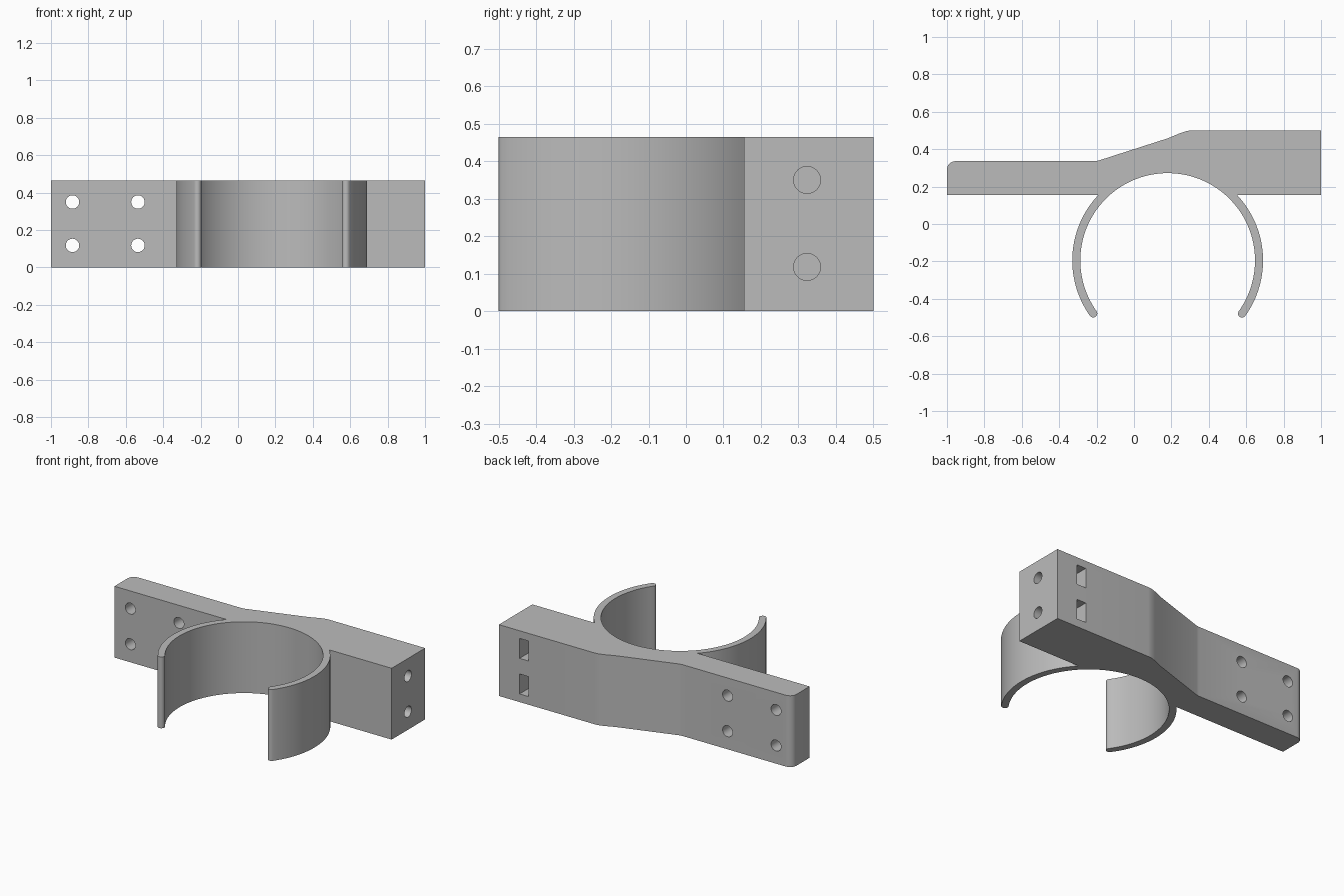
import bpy, bmesh
from math import sin, cos, asin, radians, degrees, pi
from mathutils import Matrix, Vector

if "Cube" in bpy.data.objects:
    bpy.data.objects.remove(bpy.data.objects["Cube"])

HEIGHT = 0.465
FRONT = 0.155                   # front face of the bar
CX, CY = 0.18, -0.195           # clip centre
R_IN, R_OUT = 0.467, 0.51
R_MID, R_TIP = (R_IN + R_OUT) / 2, (R_OUT - R_IN) / 2
GAP = 35.5                      # clip ends below the horizontal, degrees
LEVELS = (0.118, 0.35)          # heights of the hole rows
HOLE_R = 0.036


def arc(cx, cy, r, start, end, n):
    angles = [radians(start + (end - start) * i / n) for i in range(n + 1)]
    return [(cx + r * cos(a), cy + r * sin(a)) for a in angles]


def make_object(name, bm):
    bmesh.ops.recalc_face_normals(bm, faces=bm.faces)
    mesh = bpy.data.meshes.new(name)
    bm.to_mesh(mesh)
    bm.free()
    ob = bpy.data.objects.new(name, mesh)
    bpy.context.collection.objects.link(ob)
    return ob


def drill(bm, centre, length, axis):
    rot = Matrix.Rotation(pi / 2, 4, axis)
    bmesh.ops.create_cone(bm, cap_ends=True, segments=32, radius1=HOLE_R,
                          radius2=HOLE_R, depth=length,
                          matrix=Matrix.Translation(centre) @ rot)


def cut(target, name, bm):
    cutter = make_object(name, bm)
    cutter.hide_render = True
    mod = target.modifiers.new(name, "BOOLEAN")
    mod.operation, mod.solver, mod.object = "DIFFERENCE", "EXACT", cutter
    bpy.context.view_layer.objects.active = target
    bpy.ops.object.modifier_apply(modifier=mod.name)
    bpy.data.objects.remove(cutter)


# Outline of the bar and the open ring clip, counter-clockwise
meet = degrees(asin((FRONT - CY) / R_OUT))
tip_a, tip_b = radians(180 + GAP), radians(-GAP)
outline = [(1, FRONT), (1, 0.5), (0.31, 0.5), (0.285, 0.498), (0.25, 0.487),
           (0.18, 0.458), (-0.19, 0.339), (-0.21, 0.336)]
outline += arc(-0.955, 0.291, 0.045, 90, 180, 8)
outline += [(-1, FRONT)]
outline += arc(CX, CY, R_OUT, 180 - meet, 180 + GAP, 32)
outline += arc(CX + R_MID * cos(tip_a), CY + R_MID * sin(tip_a), R_TIP,
               180 + GAP, 360 + GAP, 10)[1:-1]
outline += arc(CX, CY, R_IN, 180 + GAP, -GAP, 96)
outline += arc(CX + R_MID * cos(tip_b), CY + R_MID * sin(tip_b), R_TIP,
               180 - GAP, 360 - GAP, 10)[1:-1]
outline += arc(CX, CY, R_OUT, -GAP, meet, 32)

bm = bmesh.new()
base = bm.faces.new([bm.verts.new((x, y, 0)) for x, y in outline])
grown = bmesh.ops.extrude_face_region(bm, geom=[base])["geom"]
bmesh.ops.translate(bm, vec=(0, 0, HEIGHT),
                    verts=[g for g in grown if isinstance(g, bmesh.types.BMVert)])
bracket = make_object("clip_bracket", bm)

# Mounting holes through the thin arm, and blind screw holes in the end
bm = bmesh.new()
for z in LEVELS:
    for x in (-0.885, -0.535):
        drill(bm, (x, 0.25, z), 0.4, "X")
    drill(bm, (0.9, 0.323, z), 0.4, "Y")
cut(bracket, "hole_cutter", bm)

# Nut slots opening on the back
bm = bmesh.new()
for z in LEVELS:
    size = Matrix.Diagonal((0.065, 0.3, 0.13, 1))
    bmesh.ops.create_cube(bm, size=1,
                          matrix=Matrix.Translation(Vector((0.818, 0.405, z))) @ size)
cut(bracket, "slot_cutter", bm)

# Single grey plastic
grey = bpy.data.materials.new("grey_plastic")
grey.use_nodes = True
colour = (0.5, 0.5, 0.5, 1)
grey.diffuse_color = colour
grey.node_tree.nodes["Principled BSDF"].inputs["Base Color"].default_value = colour
bracket.data.materials.clear()
bracket.data.materials.append(grey)

bpy.ops.object.select_all(action="DESELECT")
bracket.select_set(True)
bpy.context.view_layer.objects.active = bracket
bpy.ops.object.shade_smooth_by_angle(angle=radians(25))
